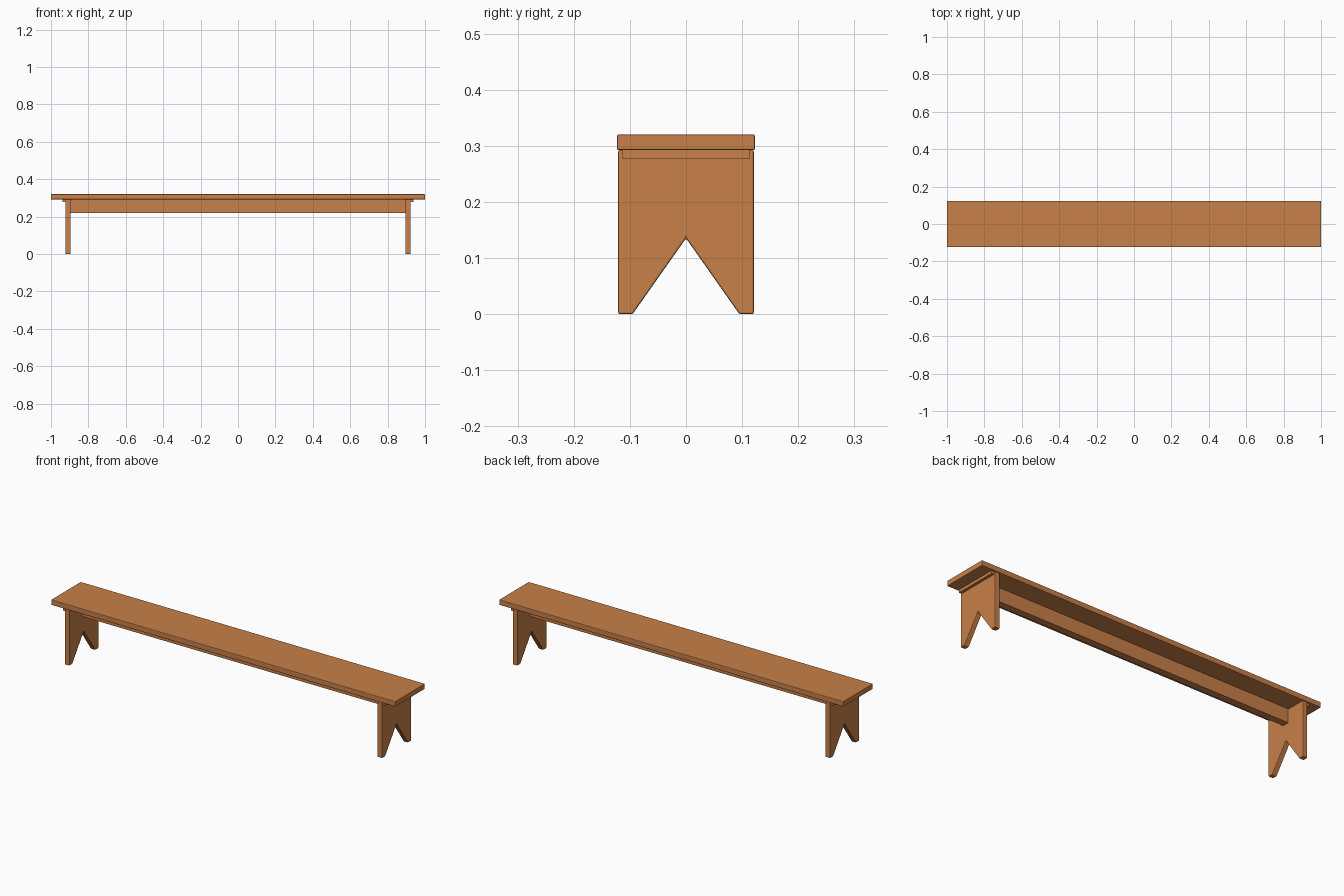
import bpy
import bmesh

cube = bpy.data.objects.get("Cube")
if cube:
    bpy.data.objects.remove(cube, do_unlink=True)

# Single warm wood colour
wood = bpy.data.materials.new("warm_wood")
wood.use_nodes = True
color = (0.578, 0.216, 0.065, 1)
wood.diffuse_color = color
wood.node_tree.nodes["Principled BSDF"].inputs["Base Color"].default_value = color


def board(name, outline, x0, x1, bevel=0.0):
    """Extrude a (y, z) outline along x from x0 to x1, with eased edges."""
    bm = bmesh.new()
    face = bm.faces.new([bm.verts.new((x0, y, z)) for y, z in outline])
    extruded = bmesh.ops.extrude_face_region(bm, geom=[face])["geom"]
    moved = [v for v in extruded if isinstance(v, bmesh.types.BMVert)]
    bmesh.ops.translate(bm, verts=moved, vec=(x1 - x0, 0, 0))
    bmesh.ops.recalc_face_normals(bm, faces=bm.faces)
    mesh = bpy.data.meshes.new(name)
    bm.to_mesh(mesh)
    bm.free()
    mesh.materials.append(wood)
    obj = bpy.data.objects.new(name, mesh)
    bpy.context.collection.objects.link(obj)
    if bevel:
        mod = obj.modifiers.new("eased_edges", "BEVEL")
        mod.width = bevel
        mod.segments = 2
        mod.limit_method = "ANGLE"
    return obj


def rect(half_width, z0, z1):
    return [(-half_width, z0), (half_width, z0), (half_width, z1), (-half_width, z1)]


SEAT_BOTTOM, SEAT_TOP = 0.292, 0.32

# Seat plank and central stretcher
board("seat", rect(0.123, SEAT_BOTTOM, SEAT_TOP), -1, 1, 0.003)
board("stretcher", rect(0.018, 0.22, SEAT_BOTTOM), -0.897, 0.897)

# Plank legs with a V notch, and a cleat outside each
right_half = [(0.095, 0), (0.121, 0), (0.121, SEAT_BOTTOM)]
leg_outline = [(0, 0.135)] + right_half + [(-y, z) for y, z in reversed(right_half)]
for side, s in (("left", 1), ("right", -1)):
    board(side + "_leg", leg_outline, s * 0.895, s * 0.922, 0.003)
    board(side + "_cleat", rect(0.114, 0.277, SEAT_BOTTOM), s * 0.921, s * 0.937)
